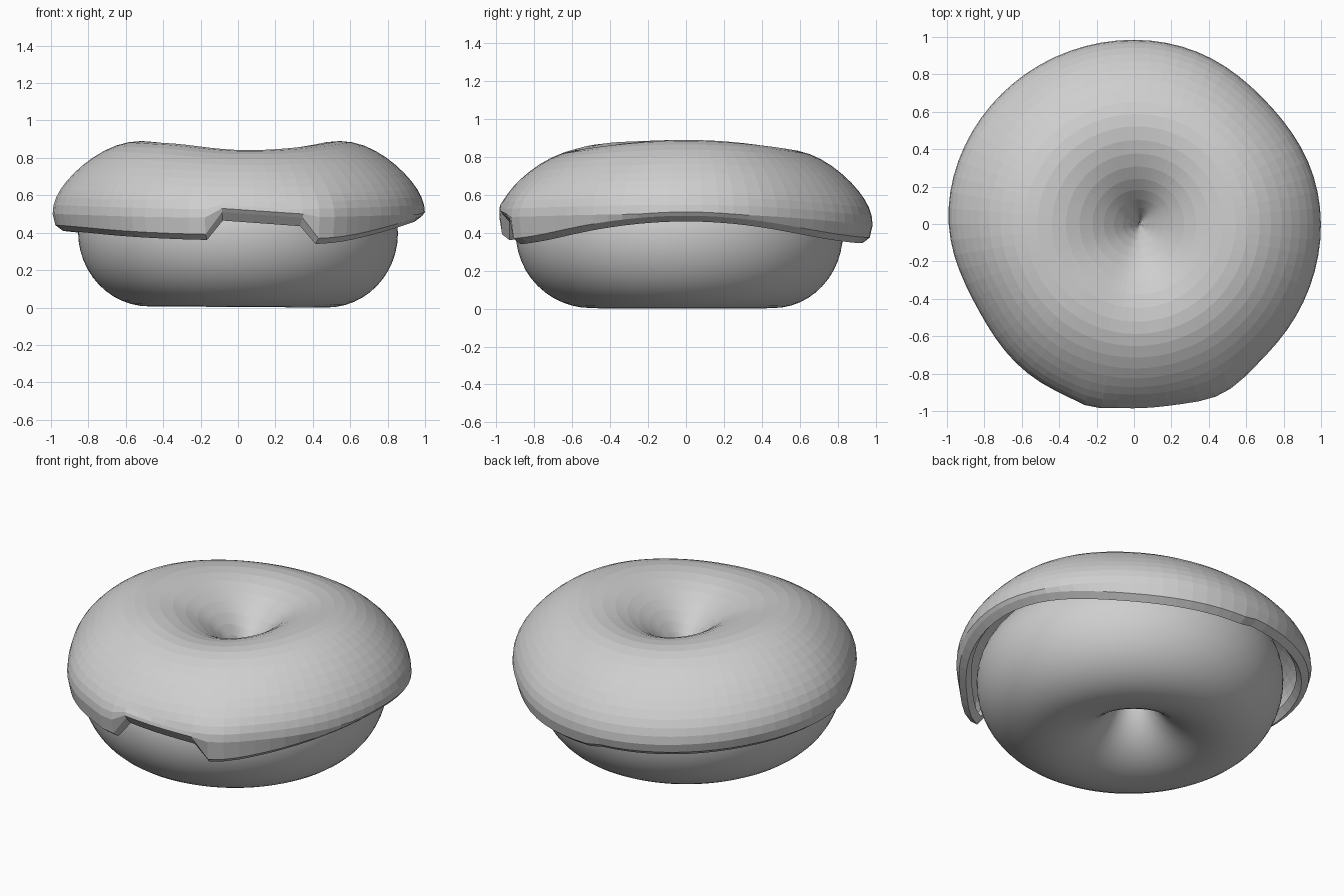
import bpy, bmesh
from math import sin, cos, radians, pi, exp

cube = bpy.data.objects.get("Cube")
if cube:
    bpy.data.objects.remove(cube)

GREY = (0.62, 0.62, 0.62, 1)
grey = bpy.data.materials.new("plain_grey")
grey.use_nodes = True
grey.diffuse_color = GREY
grey.node_tree.nodes["Principled BSDF"].inputs["Base Color"].default_value = GREY


def bump(deg, centre, width):
    """Soft bump around an angle in degrees."""
    d = (deg - centre + 180) % 360 - 180
    return exp(-(d / width) ** 2)


def ring_surface(name, rings, segments, point, closed):
    """Sweep a profile around z; point(ring, degrees) gives each position."""
    bm = bmesh.new()
    grid = [[bm.verts.new(point(i, 360 * j / segments)) for j in range(segments)]
            for i in range(rings)]
    for i in range(rings if closed else rings - 1):
        a, b = grid[i], grid[(i + 1) % rings]
        for j in range(segments):
            k = (j + 1) % segments
            bm.faces.new((a[j], a[k], b[k], b[j]))
    mesh = bpy.data.meshes.new(name)
    bm.to_mesh(mesh)
    bm.free()
    mesh.materials.append(grey)
    obj = bpy.data.objects.new(name, mesh)
    bpy.context.collection.objects.link(obj)
    return obj


# Dough: smooth ring with a hole that narrows upwards
def dough_point(i, deg):
    t, a = 2 * pi * i / 48, radians(deg)
    r = 0.475 + (0.38 if cos(t) > 0 else 0.4) * cos(t)
    z = 0.4 + (0.35 if sin(t) > 0 else 0.397) * sin(t)
    return r * cos(a), 1.01 * r * sin(a) - 0.035 * r / 0.85, z - 0.003 * cos(a)


dough = ring_surface("dough", 48, 96, dough_point, True)
dough.data.shade_smooth()

# Icing: faceted shell with a wavy lower edge and a notch at the front
STEPS = 22


def rim_edge(deg):
    """Height of the lower edge and of the narrow curl above it."""
    if 262 < deg < 293:
        return 0.465 - 0.0012 * (deg - 265), 0.045
    c = cos(radians(deg))
    if c > 0:
        return 0.345 + 0.115 * c ** 3 - 0.015 * bump(deg, 300, 20), 0.03
    return 0.36 + 0.05 * c * c, 0.03


def icing_point(i, deg):
    a = radians(deg)
    s2 = sin(a) ** 2
    rim, curl = rim_edge(deg)
    middle = 0.5 - (0.06 if sin(a) > 0 else 0.02) * s2
    crest = 0.89 - 0.05 * s2 + 0.015 * bump(deg, 235, 25)
    outline = 1 - 0.045 * bump(deg, 208, 22) - 0.03 * bump(deg, 43, 22)
    lip = 0.035 * bump(deg, 297, 11) + 0.02 * bump(deg, 257, 6)
    if i < 2:
        # curled lower edge
        r = (0.945, 0.985)[i] * outline + lip
        z = rim + curl * i
    else:
        t = pi * (i - 2) / STEPS
        c, s = cos(t), max(sin(t), 0)
        r = 0.53 + (0.47 if c > 0 else 0.526) * c
        z = middle + (crest - middle) * s ** (1 + 0.55 * s if c > 0 else 1.5)
        if c > 0:
            r = r * (1 + (outline - 1) * c) + lip * c ** 6
            z = max(z, rim + curl + 0.02 * (i - 1))
    shift = 0.03 * max(0, 1 - r)
    return r * cos(a) + shift, 0.985 * r * sin(a), z


icing = ring_surface("icing", STEPS + 3, 72, icing_point, False)
shell = icing.modifiers.new("thickness", "SOLIDIFY")
shell.thickness = 0.05
shell.offset = -1
